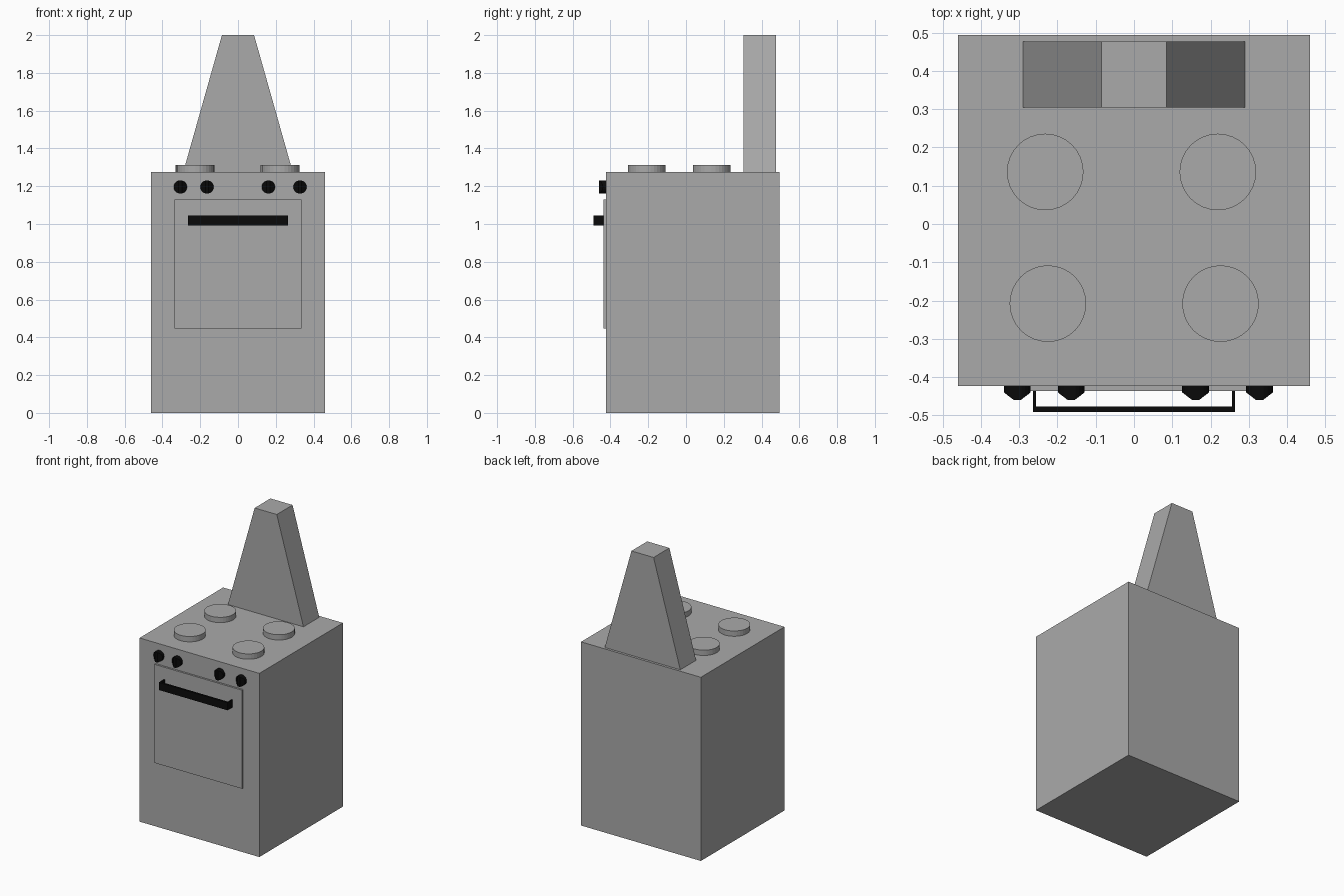
import bpy, bmesh, math
from mathutils import Matrix, Vector

if "Cube" in bpy.data.objects:
    bpy.data.objects.remove(bpy.data.objects["Cube"])


def material(name, rgb):
    m = bpy.data.materials.new(name)
    m.diffuse_color = (*rgb, 1)
    m.use_nodes = True
    m.node_tree.nodes["Principled BSDF"].inputs["Base Color"].default_value = m.diffuse_color
    return m


GREY = material("grey metal", (0.4, 0.4, 0.4))
BLACK = material("black plastic", (0.003, 0.003, 0.003))


def finish(bm, name, mat):
    bmesh.ops.recalc_face_normals(bm, faces=bm.faces)
    me = bpy.data.meshes.new(name)
    bm.to_mesh(me)
    bm.free()
    me.materials.append(mat)
    ob = bpy.data.objects.new(name, me)
    bpy.context.collection.objects.link(ob)
    return ob


def prism(name, profile, axis, lo, hi, mat):
    """Extrude a closed 2D profile along y (profile xz) or z (profile xy)."""
    bm = bmesh.new()
    place = (lambda a, b, d: (a, d, b)) if axis == "y" else (lambda a, b, d: (a, b, d))
    face = bm.faces.new([bm.verts.new(place(a, b, lo)) for a, b in profile])
    ext = bmesh.ops.extrude_face_region(bm, geom=[face])
    move = Vector(place(0, 0, hi - lo))
    bmesh.ops.translate(bm, vec=move, verts=[v for v in ext["geom"] if isinstance(v, bmesh.types.BMVert)])
    return finish(bm, name, mat)


def box(name, x0, x1, y0, y1, z0, z1, mat):
    return prism(name, [(x0, y0), (x1, y0), (x1, y1), (x0, y1)], "z", z0, z1, mat)


def circle(cx, cy, r, n):
    return [(cx + r * math.cos(2 * math.pi * i / n), cy + r * math.sin(2 * math.pi * i / n)) for i in range(n)]


TOP, FRONT, DOOR = 1.275, -0.423, -0.436

# Body and oven door
box("body", -0.46, 0.46, FRONT, 0.494, 0, TOP, GREY)
box("oven_door", -0.336, 0.336, DOOR, FRONT + 0.005, 0.446, 1.13, GREY)

# Tapered extractor hood
prism("hood", [(-0.29, TOP), (0.29, TOP), (0.085, 2), (-0.085, 2)], "y", 0.304, 0.477, GREY)

# Hot plates
for i, (x, y) in enumerate([(-0.232, 0.136), (0.219, 0.136), (-0.225, -0.208), (0.226, -0.208)]):
    prism(f"hot_plate_{i + 1}", circle(x, y, 0.1, 32), "z", TOP - 0.005, 1.312, GREY)

# Door handle: a U-shaped bar
prism("door_handle", [(-0.264, DOOR), (-0.264, -0.491), (0.264, -0.491), (0.264, DOOR),
                      (0.256, DOOR), (0.256, -0.477), (-0.256, -0.477), (-0.256, DOOR)],
      "z", 0.992, 1.045, BLACK)

# Knobs: round discs whose sides are cut to a vertical grip ridge
for i, x in enumerate([-0.305, -0.164, 0.161, 0.328]):
    bm = bmesh.new()
    bmesh.ops.create_cone(bm, cap_ends=True, segments=20, radius1=0.035, radius2=0.035, depth=0.037,
                          matrix=Matrix.Translation((x, FRONT - 0.0185, 1.196)) @ Matrix.Rotation(math.pi / 2, 4, "X"))
    for s in (-1, 1):
        cut = bmesh.ops.bisect_plane(bm, geom=bm.verts[:] + bm.edges[:] + bm.faces[:],
                                     plane_co=(x + s * 0.035, FRONT - 0.017, 0),
                                     plane_no=(s * 0.020, -0.026, 0), clear_outer=True)
        edges = [e for e in cut["geom_cut"] if isinstance(e, bmesh.types.BMEdge) and e.is_boundary]
        bmesh.ops.holes_fill(bm, edges=edges, sides=0)
    finish(bm, f"knob_{i + 1}", BLACK)
